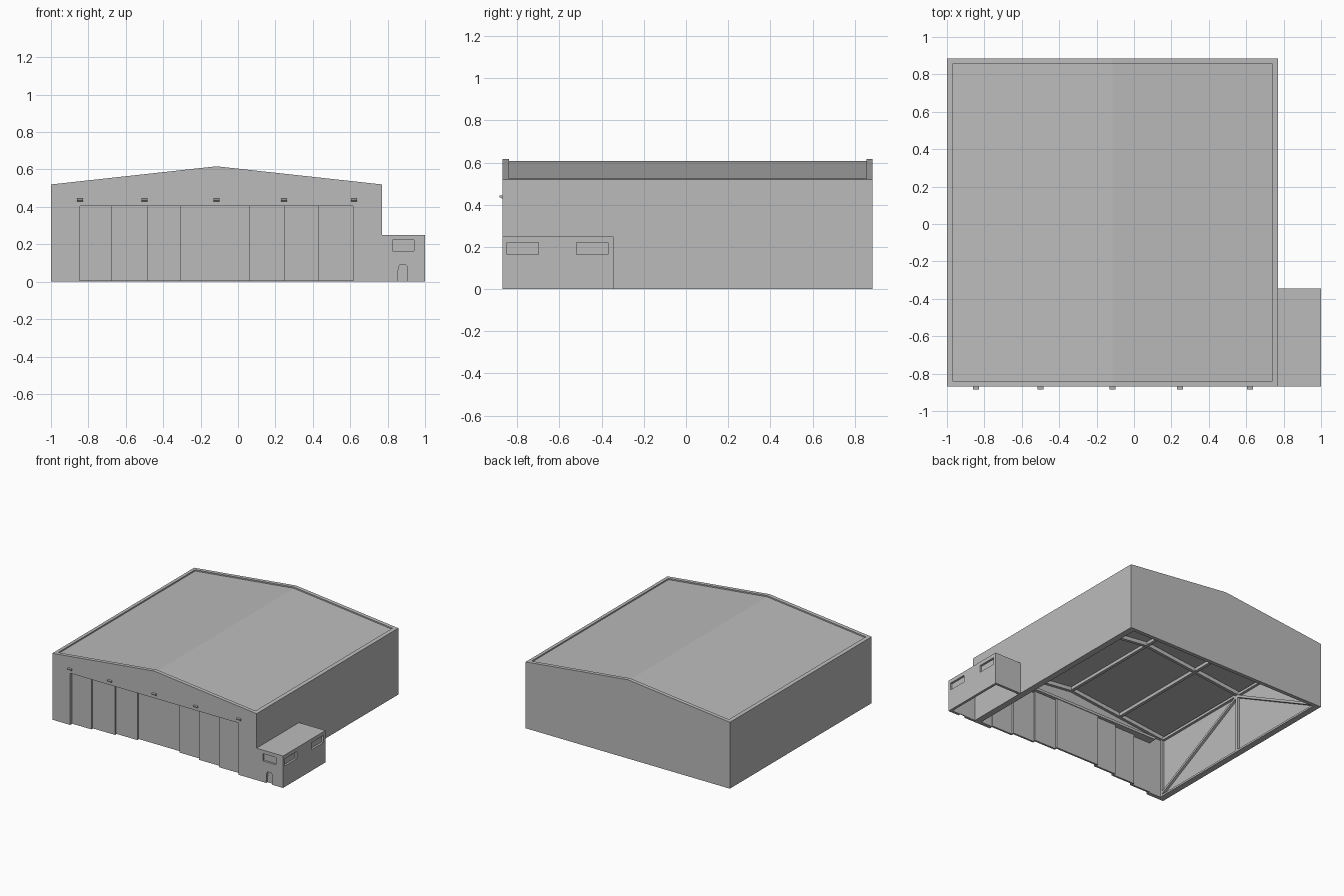
import bpy
import bmesh

cube = bpy.data.objects.get("Cube")
if cube:
    bpy.data.objects.remove(cube, do_unlink=True)

grey = bpy.data.materials.new("plain grey")
grey.use_nodes = True
colour = (0.5, 0.5, 0.5, 1)
grey.diffuse_color = colour
grey.node_tree.nodes["Principled BSDF"].inputs["Base Color"].default_value = colour

LEFT, RIGHT, FRONT, BACK = -1.0, 0.77, -0.87, 0.885
MID_X, MID_Y = (LEFT + RIGHT) / 2, (FRONT + BACK) / 2
EAVE, RIDGE, WALL = 0.52, 0.617, 0.03


def roof_z(x):
    return RIDGE - (RIDGE - EAVE) * abs(x - MID_X) / (RIGHT - MID_X)


def prism(name, points, start, end, axis="y"):
    """Extrude a 2D outline: (x, z) along y, or (y, z) along x."""
    def place(p, d):
        return (p[0], d, p[1]) if axis == "y" else (d, p[0], p[1])
    bm = bmesh.new()
    a = [bm.verts.new(place(p, start)) for p in points]
    b = [bm.verts.new(place(p, end)) for p in points]
    bm.faces.new(a)
    bm.faces.new(b[::-1])
    n = len(points)
    for i in range(n):
        j = (i + 1) % n
        bm.faces.new((a[i], b[i], b[j], a[j]))
    bmesh.ops.recalc_face_normals(bm, faces=bm.faces)
    mesh = bpy.data.meshes.new(name)
    bm.to_mesh(mesh)
    bm.free()
    mesh.materials.append(grey)
    obj = bpy.data.objects.new(name, mesh)
    bpy.context.collection.objects.link(obj)
    return obj


def box(name, x0, x1, y0, y1, z0, z1):
    return prism(name, [(x0, z0), (x1, z0), (x1, z1), (x0, z1)], y0, y1)


def strut(name, p, q, width, x0, x1):
    """Flat bar in the yz plane running from p to q."""
    dy, dz = q[0] - p[0], q[1] - p[1]
    length = (dy * dy + dz * dz) ** 0.5
    oy, oz = -dz / length * width / 2, dy / length * width / 2
    prism(name, [(p[0] + oy, p[1] + oz), (q[0] + oy, q[1] + oz),
                 (q[0] - oy, q[1] - oz), (p[0] - oy, p[1] - oz)], x0, x1, "x")


def cut(target, cutter):
    mod = target.modifiers.new("cut", "BOOLEAN")
    mod.operation = "DIFFERENCE"
    mod.solver = "EXACT"
    mod.object = cutter
    cutter.hide_render = True
    bpy.context.view_layer.objects.active = target
    bpy.ops.object.modifier_apply(modifier=mod.name)
    bpy.data.objects.remove(cutter, do_unlink=True)


# Gable walls: the front one has the wide door opening
OPEN_L, OPEN_R, OPEN_TOP = -0.845, 0.615, 0.405
gable = [(RIGHT, 0), (RIGHT, EAVE), (MID_X, RIDGE), (LEFT, EAVE), (LEFT, 0)]
opening = [(OPEN_L, 0), (OPEN_L, OPEN_TOP), (OPEN_R, OPEN_TOP), (OPEN_R, 0)]
prism("front_wall", gable + opening, FRONT, FRONT + WALL)
prism("back_wall", gable, BACK - WALL, BACK)

# Side walls with sloping tops
for name, outer, inner in (("left_wall", RIGHT, RIGHT - WALL),
                           ("right_wall", LEFT, LEFT + WALL)):
    prism(name, [(outer, 0), (inner, 0), (inner, roof_z(inner)), (outer, EAVE)],
          FRONT + WALL, BACK - WALL)

# Roof sunk slightly below the rim
xs = [LEFT + WALL, MID_X, RIGHT - WALL]
prism("roof", [(x, roof_z(x) - 0.01) for x in xs] +
      [(x, roof_z(x) - 0.03) for x in reversed(xs)], FRONT + WALL, BACK - WALL)

# Sliding door panels, stepping back towards the middle
breaks = [OPEN_L, -0.68, -0.49, -0.31, 0.065, 0.25, 0.435, OPEN_R]
for i in range(7):
    y = FRONT + 0.02 * (min(i, 6 - i) + 1)
    box(f"door_panel_{i + 1}", breaks[i] - 0.005, breaks[i + 1] + 0.005,
        y, y + 0.015, 0.003, OPEN_TOP + 0.01)
box("door_header", OPEN_L, OPEN_R, FRONT + WALL, FRONT + 0.1, OPEN_TOP, OPEN_TOP + 0.02)

# Wedge lamps above the doors
for i, x in enumerate((-0.845, -0.5, -0.115, 0.245, 0.62)):
    prism(f"wall_lamp_{i + 1}", [(FRONT, 0.445), (-0.885, 0.443), (-0.885, 0.435),
                                 (FRONT, 0.428)], x - 0.016, x + 0.016, "x")

# Steel frame inside: side bracing, posts, sills and top rails
y0, y1, top = FRONT + WALL, BACK - WALL, 0.46
for side, x, s in (("left", RIGHT - WALL, -1), ("right", LEFT + WALL, 1)):
    x0, x1 = sorted((x, x + 0.02 * s))
    strut(f"{side}_front_brace", (y0, 0.02), (MID_Y, top), 0.018, x0, x1)
    strut(f"{side}_back_brace", (MID_Y, top), (y1, 0.02), 0.018, x0, x1)
    for place, y in (("front", y0 + 0.01), ("middle", MID_Y), ("back", y1 - 0.01)):
        box(f"{side}_{place}_post", x0, x1, y - 0.01, y + 0.01, 0, top)
    box(f"{side}_sill", x0, x1, y0, y1, 0, 0.015)
    box(f"{side}_top_rail", x0, x1, y0, y1, top, top + 0.02)

# Roof beams
for name, y in (("front", y0 + 0.01), ("middle", MID_Y), ("back", y1 - 0.01)):
    prism(f"{name}_rafter", [(x, roof_z(x) - 0.03) for x in xs] +
          [(x, roof_z(x) - 0.06) for x in reversed(xs)], y - 0.012, y + 0.012)
for name, x in (("ridge", MID_X), ("left", MID_X + 0.45), ("right", MID_X - 0.45)):
    z = roof_z(x) - 0.03
    box(f"{name}_purlin", x - 0.012, x + 0.012, y0, y1, z - 0.025, z)

# Side annex, hollow and open underneath
A_BACK, A_TOP = -0.345, 0.25
annex = box("annex", RIGHT, 1, FRONT, A_BACK, 0, A_TOP)
cut(annex, box("room_cutter", RIGHT - 0.02, 0.98, FRONT + 0.02, A_BACK - 0.02,
               -0.1, A_TOP - 0.02))
cut(annex, box("front_window_cutter", 0.825, 0.94, FRONT - 0.1, FRONT + 0.05, 0.165, 0.222))
prism_door = [(0.853, -0.1), (0.853, 0.01), (0.858, 0.08), (0.866, 0.09),
              (0.898, 0.09), (0.905, 0.08), (0.905, -0.1)]
cut(annex, prism("door_cutter", prism_door, FRONT - 0.1, FRONT + 0.05))
for a in (-0.85, -0.52):
    cut(annex, box("side_window_cutter", 0.95, 1.1, a, a + 0.15, 0.165, 0.22))

# Panes and door leaf set back in the annex openings
box("annex_front_pane", 0.82, 0.945, FRONT + 0.016, FRONT + 0.022, 0.16, 0.227)
box("annex_door", 0.85, 0.91, FRONT + 0.016, FRONT + 0.022, 0, 0.095)
for i, a in enumerate((-0.85, -0.52)):
    box(f"annex_side_pane_{i + 1}", 0.978, 0.984, a, a + 0.15, 0.16, 0.225)
